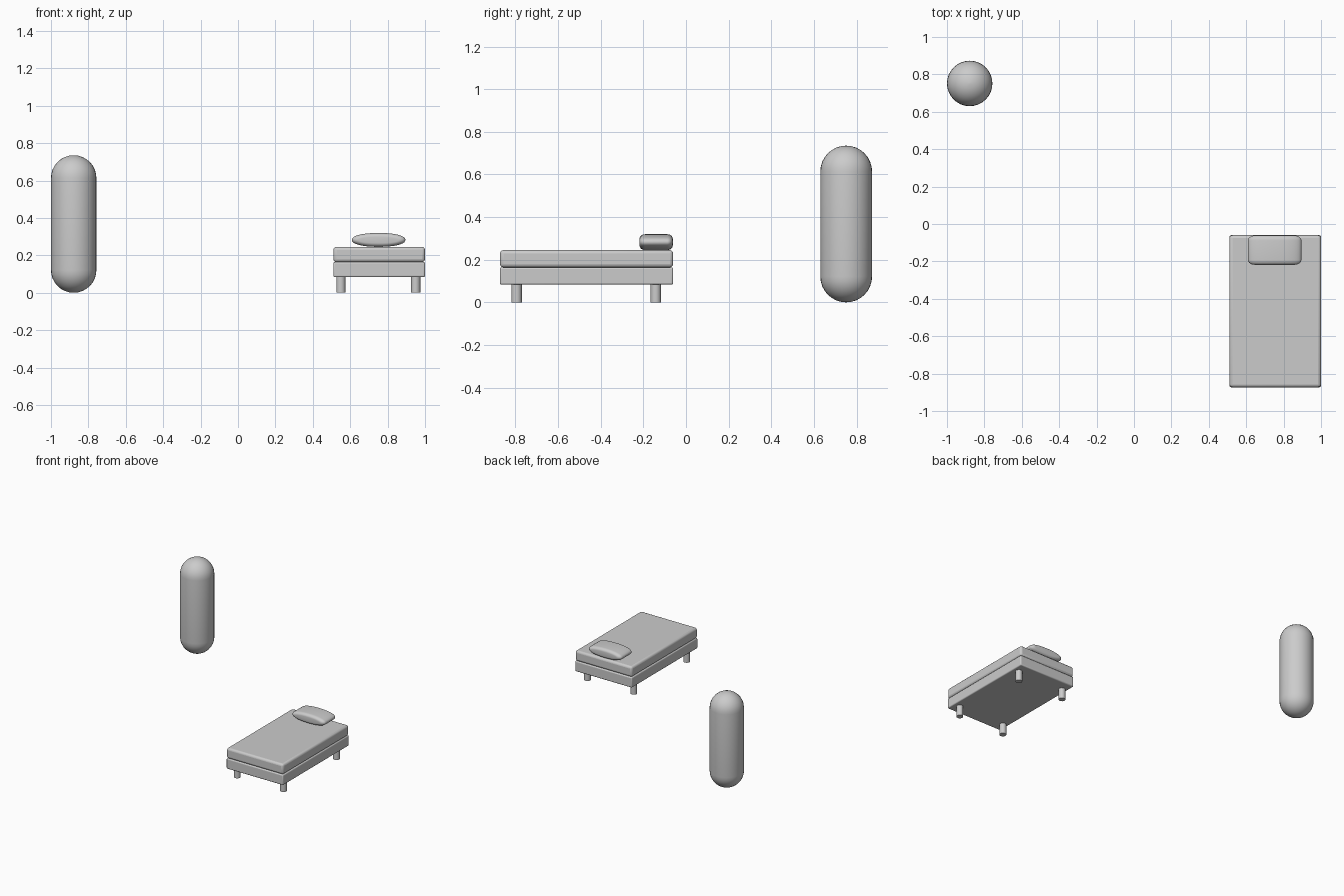
import bpy, bmesh
from math import sin, cos, pi, copysign

if "Cube" in bpy.data.objects:
    bpy.data.objects.remove(bpy.data.objects["Cube"])

def loft(name, rings):
    """Skin a list of closed rings and cap both ends."""
    bm = bmesh.new()
    vs = [[bm.verts.new(p) for p in r] for r in rings]
    n = len(rings[0])
    for a, b in zip(vs, vs[1:]):
        for i in range(n):
            j = (i + 1) % n
            bm.faces.new((a[i], a[j], b[j], b[i]))
    bm.faces.new(vs[0])
    bm.faces.new(vs[-1])
    bmesh.ops.recalc_face_normals(bm, faces=bm.faces)
    me = bpy.data.meshes.new(name)
    bm.to_mesh(me)
    bm.free()
    ob = bpy.data.objects.new(name, me)
    bpy.context.collection.objects.link(ob)
    smooth(ob)
    return ob

def smooth(ob):
    bpy.ops.object.select_all(action='DESELECT')
    ob.select_set(True)
    bpy.context.view_layer.objects.active = ob
    bpy.ops.object.shade_smooth_by_angle(angle=0.7)

def slab(name, loc, size, bevel):
    bpy.ops.mesh.primitive_cube_add(size=1, location=loc)
    ob = bpy.context.object
    ob.name = name
    ob.scale = size
    bpy.ops.object.transform_apply(location=False, rotation=False, scale=True)
    m = ob.modifiers.new("Bevel", 'BEVEL')
    m.width, m.segments = bevel, 3
    smooth(ob)

# Bed base and mattress
BX, BY = 0.755, -0.4665
slab("bed_frame", (BX, BY, 0.1235), (0.49, 0.813, 0.081), 0.008)
slab("mattress", (BX, BY, 0.2045), (0.49, 0.813, 0.081), 0.016)

# Legs
for side, x in (("left", 0.55), ("right", 0.95)):
    for end, y in (("foot", -0.795), ("head", -0.142)):
        bpy.ops.mesh.primitive_cylinder_add(vertices=16, radius=0.0245, depth=0.084,
                                            location=(x, y, 0.042))
        bpy.context.object.name = f"{end}_{side}_leg"
        smooth(bpy.context.object)

# Pillow: lens-shaped section running along y, with rounded ends
def pillow_ring(y, hx, hz, n=40):
    def p(v):
        return copysign(abs(v) ** 0.9, v)
    return [(0.752 + hx * p(cos(2 * pi * i / n)), y, 0.2825 + hz * p(sin(2 * pi * i / n)))
            for i in range(n)]

steps = [k / 6 * pi / 2 for k in range(7)]
ends = [(0.078 - 0.026 * (1 - sin(a)), 0.143 - 0.036 * (1 - cos(a)), 0.037 - 0.021 * (1 - cos(a)))
        for a in steps]
rings = [pillow_ring(-0.14 - y, hx, hz) for y, hx, hz in reversed(ends)]
rings += [pillow_ring(-0.14 + y, hx, hz) for y, hx, hz in ends]
loft("pillow", rings)

# Standing capsule
R, H, N = 0.1215, 0.735, 32
prof = [(R * cos(a), R + R * sin(a)) for a in [-pi / 2 + 0.01 + k * (pi / 2 - 0.01) / 8 for k in range(9)]]
prof += [(r, H - z) for r, z in reversed(prof)]
loft("capsule", [[(-0.8785 + r * cos(2 * pi * i / N), 0.7515 + r * sin(2 * pi * i / N), z)
                  for i in range(N)] for r, z in prof])
